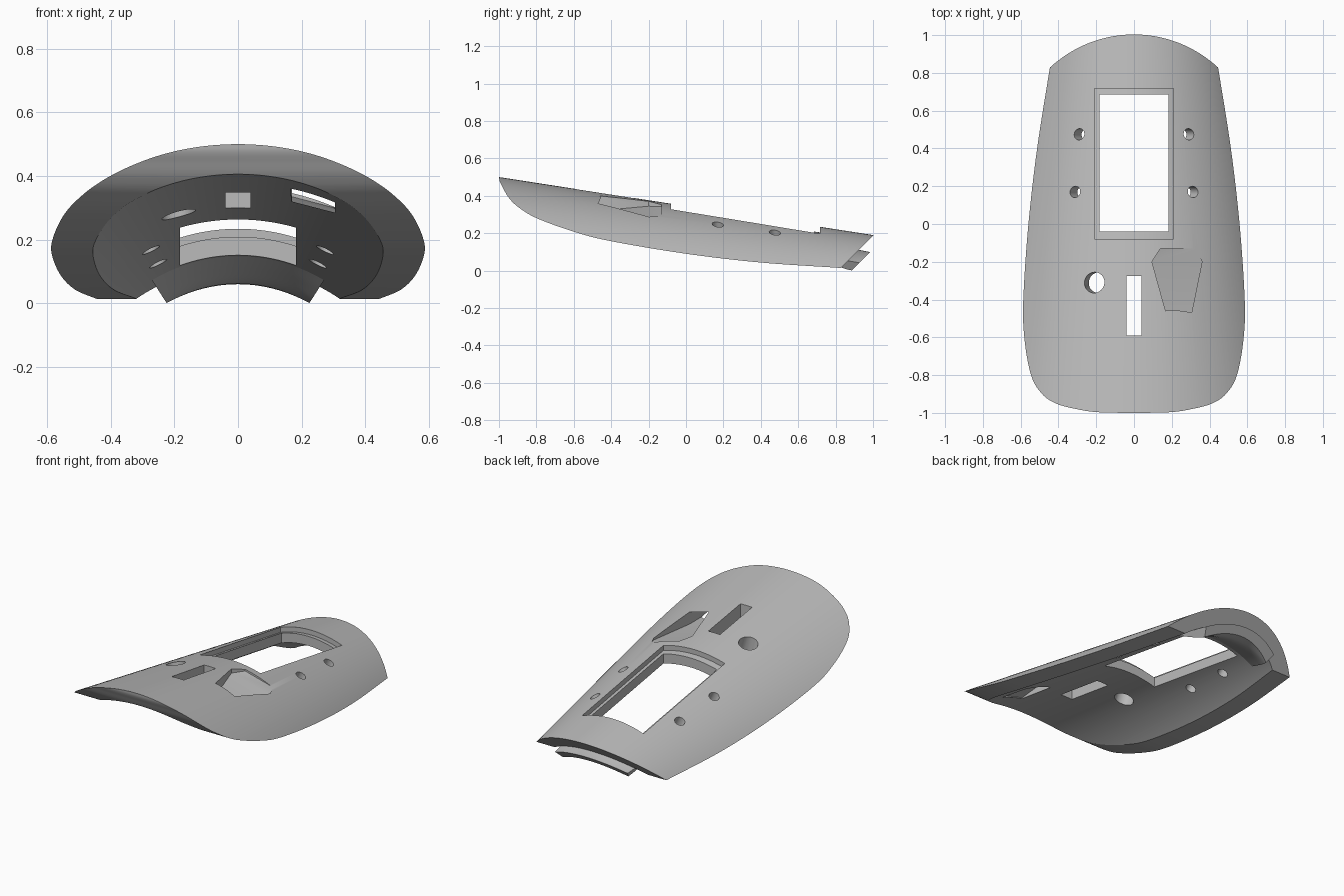
import bpy, bmesh, math
from mathutils import Vector

cube = bpy.data.objects.get("Cube")
if cube:
    bpy.data.objects.remove(cube, do_unlink=True)

grey = bpy.data.materials.new("plain_grey")
grey.use_nodes = True
grey.diffuse_color = (0.5, 0.5, 0.5, 1)
grey.node_tree.nodes["Principled BSDF"].inputs["Base Color"].default_value = (0.5, 0.5, 0.5, 1)

THICK = 0.088


# The cover is a slice of a cone: radius and axis height along its length
def radius(y):
    return 0.74 - 0.18 * y


def axis(y):
    return -0.395 + 0.025 * y


def polar(y, r, a):
    return Vector((r * math.sin(a), y, axis(y) + r * math.cos(a)))


def surface(x, y, depth=0.0):
    return axis(y) + math.sqrt((radius(y) - depth) ** 2 - x * x)


def loft(name, rings):
    """Closed solid through rings of equal point count."""
    bm = bmesh.new()
    rows = [[bm.verts.new(p) for p in ring] for ring in rings]
    n = len(rows[0])
    for a, b in zip(rows, rows[1:]):
        for i in range(n):
            j = (i + 1) % n
            bm.faces.new((a[i], a[j], b[j], b[i]))
    bm.faces.new(rows[0])
    bm.faces.new(rows[-1][::-1])
    bmesh.ops.recalc_face_normals(bm, faces=bm.faces)
    mesh = bpy.data.meshes.new(name)
    bm.to_mesh(mesh)
    bm.free()
    mesh.materials.append(grey)
    obj = bpy.data.objects.new(name, mesh)
    bpy.context.collection.objects.link(obj)
    return obj


def box(name, x0, x1, y0, y1, z0=-1, z1=1):
    return loft(name, [[(x0, y, z0), (x1, y, z0), (x1, y, z1), (x0, y, z1)] for y in (y0, y1)])


def cut(obj, cutter, operation="DIFFERENCE"):
    cutter.hide_render = True
    mod = obj.modifiers.new("cut", "BOOLEAN")
    mod.operation, mod.solver, mod.object = operation, "EXACT", cutter
    bpy.context.view_layer.objects.active = obj
    bpy.ops.object.modifier_apply(modifier=mod.name)
    bpy.data.objects.remove(cutter, do_unlink=True)


def smooth_line(pts, steps=8):
    """Catmull-Rom curve through the points."""
    p = [Vector(q) for q in pts]
    p = [2 * p[0] - p[1]] + p + [2 * p[-1] - p[-2]]
    out = []
    for a, b, c, d in zip(p, p[1:], p[2:], p[3:]):
        for k in range(steps):
            t = k / steps
            out.append(0.5 * (2 * b + (c - a) * t + (2 * a - 5 * b + 4 * c - d) * t * t
                              + (3 * b - a - 3 * c + d) * t ** 3))
    return out + [p[-2]]


def finish(obj):
    bpy.ops.object.select_all(action="DESELECT")
    obj.select_set(True)
    bpy.context.view_layer.objects.active = obj
    bpy.ops.object.shade_smooth_by_angle(angle=math.radians(25))


# Curved shell
angles = [math.radians(-62 + 124 * i / 120) for i in range(121)]
shell = loft("shell", [[polar(y, radius(y), a) for a in angles]
                       + [polar(y, radius(y) - THICK, a) for a in reversed(angles)]
                       for y in (-1.1, 1.15)])

# Side outline: swept lower edge, slanted rear end
edge = smooth_line([(-1, 0.5), (-0.995, 0.475), (-0.98, 0.445), (-0.95, 0.393), (-0.9, 0.342),
                    (-0.8, 0.281), (-0.6, 0.208), (-0.4, 0.157), (0, 0.09), (0.4, 0.043),
                    (0.828, 0.014)])
outline = [(p.x, p.y) for p in edge] + [(1.314, 0.5), (1.314, 0.8), (-1, 0.8)]
cut(shell, loft("outline_cutter", [[(x, y, z) for y, z in outline] for x in (-1, 1)]), "INTERSECT")

# Window with a stepped rim that follows the curve
rim = []
for i in range(7):
    y = -0.08 + 0.797 * i / 6
    xs = [-0.21 + 0.42 * k / 24 for k in range(25)]
    rim.append([(x, y, surface(x, y, 0.03)) for x in xs] + [(0.21, y, 0.8), (-0.21, y, 0.8)])
cut(shell, loft("rim_cutter", rim))
cut(shell, box("window_cutter", -0.183, 0.183, -0.04, 0.685))

# Slot near the front
cut(shell, box("slot_cutter", -0.04, 0.04, -0.59, -0.275))


# Round holes drilled square to the surface
def drill(x, y, r):
    centre = Vector((x, y, surface(x, y)))
    out = Vector((x, 0, centre.z - axis(y))).normalized()
    side = out.cross(Vector((0, 1, 0)))
    ring = [side * r * math.cos(t) + Vector((0, r * math.sin(t), 0))
            for t in (math.tau * k / 32 for k in range(32))]
    cut(shell, loft("drill", [[centre + out * h + v for v in ring] for h in (-0.2, 0.1)]))


drill(-0.21, -0.31, 0.055)
for side in (-1, 1):
    drill(side * 0.29, 0.475, 0.03)
    drill(side * 0.312, 0.17, 0.03)

# Flared duct: station, left and right limits, floor and roof heights
duct = []
for y, x0, x1, floor, roof in [(-0.78, 0.165, 0.305, 0.33, 0.375), (-0.47, 0.17, 0.305, 0.33, 0.405),
                               (-0.2, 0.095, 0.36, 0.335, 0.5), (-0.13, 0.14, 0.33, 0.345, 0.5)]:
    duct.append([(x, y, h - 0.26 * (x - 0.13)) for x, h in
                 ((x0, floor), (x1, floor), (x1, roof), (x0, roof))])
cut(shell, loft("duct_cutter", duct))
finish(shell)

# Rear tongue: a profile swept around the cone axis, with a slanted end
lower = smooth_line([(0.7, 0.152), (0.78, 0.108), (0.86, 0.07), (0.93, 0.06), (1.1, 0.06)], 5)
profile = [(p.x, p.y) for p in lower] + [(1.1, 0.085), (0.98, 0.1), (0.86, 0.124), (0.8, 0.155), (0.72, 0.165)]
sweep = [math.radians(-31 + 62 * i / 40) for i in range(41)]
tongue = loft("rear_tongue", [[polar(y, z - axis(y), a) for y, z in profile] for a in sweep])
cut(tongue, loft("tongue_cutter", [[(x, 0.585, -0.3), (x, 1.385, 0.5), (x, 1.6, 0.5), (x, 1.6, -0.3)]
                                   for x in (-1, 1)]))
finish(tongue)
